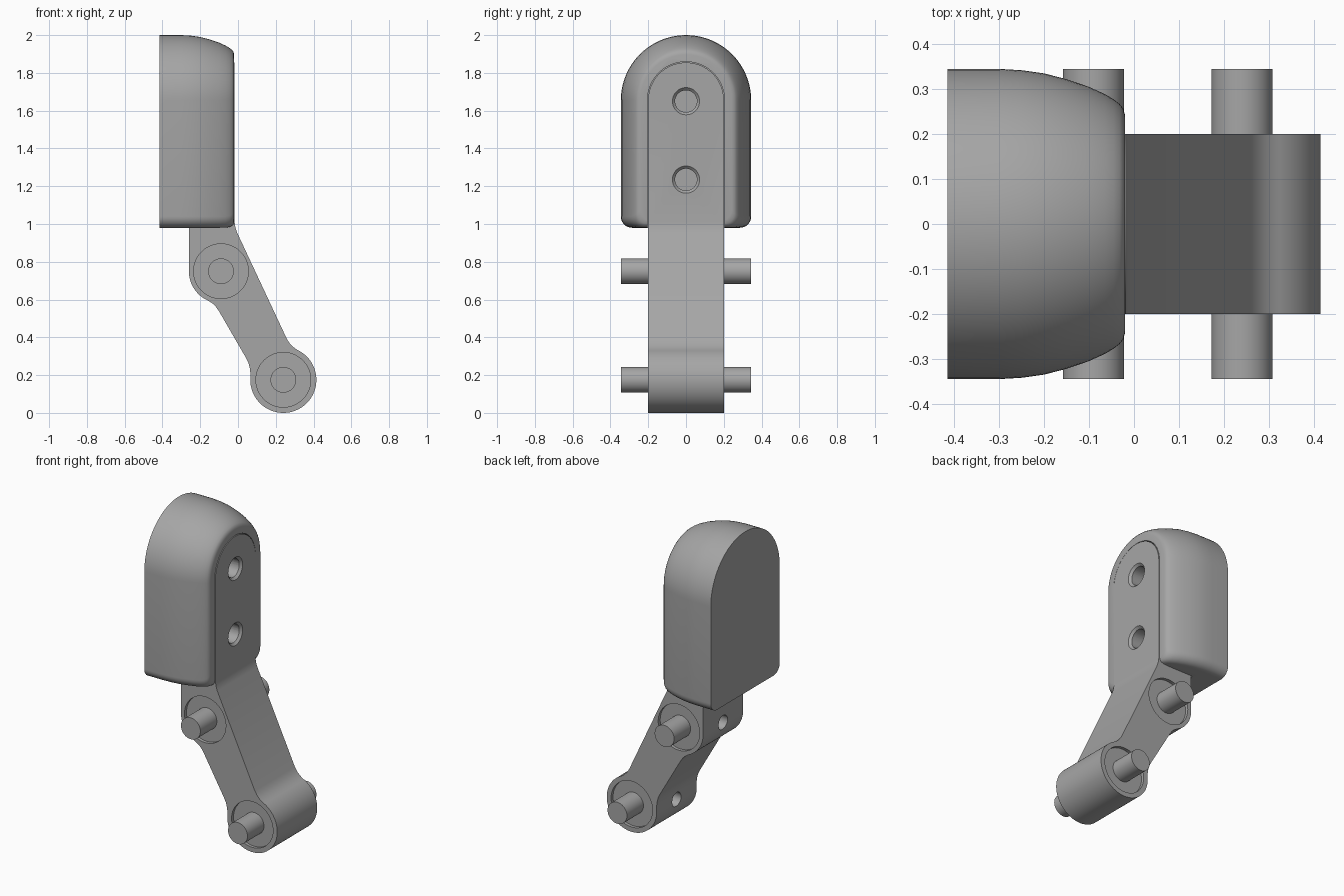
import bpy, bmesh, math
from mathutils import Matrix, Vector

if "Cube" in bpy.data.objects:
    bpy.data.objects.remove(bpy.data.objects["Cube"])

grey = bpy.data.materials.new("grey")
grey.diffuse_color = (0.38, 0.38, 0.38, 1)
grey.use_nodes = True
grey.node_tree.nodes["Principled BSDF"].inputs["Base Color"].default_value = grey.diffuse_color

UPPER, LOWER = (-0.09, 0.75), (0.24, 0.175)   # pivot centres in x, z


def finish(name, bm):
    bmesh.ops.recalc_face_normals(bm, faces=bm.faces)
    me = bpy.data.meshes.new(name)
    bm.to_mesh(me)
    bm.free()
    ob = bpy.data.objects.new(name, me)
    bpy.context.collection.objects.link(ob)
    me.materials.append(grey)
    return ob


def loft(name, rings):
    """Skin equal-length rings of points and cap both ends."""
    bm = bmesh.new()
    loops = [[bm.verts.new(p) for p in r] for r in rings]
    n = len(loops[0])
    for a, b in zip(loops, loops[1:]):
        for i in range(n):
            j = (i + 1) % n
            bm.faces.new((a[i], a[j], b[j], b[i]))
    bm.faces.new(loops[0])
    bm.faces.new(loops[-1])
    return finish(name, bm)


def rod(name, start, end, r1, r2=None, sides=48):
    """Round bar or cone between two points."""
    a, b = Vector(start), Vector(end)
    rot = (b - a).to_track_quat('Z', 'Y').to_matrix().to_4x4()
    bm = bmesh.new()
    bmesh.ops.create_cone(bm, cap_ends=True, segments=sides, radius1=r1,
                          radius2=r1 if r2 is None else r2, depth=(b - a).length,
                          matrix=Matrix.Translation((a + b) / 2) @ rot)
    return finish(name, bm)


def arc(cx, cz, r, a0, a1, n):
    return [(cx + r * math.cos(math.radians(a0 + (a1 - a0) * i / n)),
             cz + r * math.sin(math.radians(a0 + (a1 - a0) * i / n))) for i in range(n + 1)]


def arch(x, half, bottom, corner):
    """Round-topped outline in y, z at a given x."""
    pts = arc(0, 1.655, half, 0, 180, 48)
    pts += arc(-half + corner, bottom + corner, corner, 180, 270, 8)
    pts += arc(half - corner, bottom + corner, corner, 270, 360, 8)
    return [(x, y, z) for y, z in pts]


def boolean(ob, cutter, op='DIFFERENCE'):
    cutter.hide_render = True
    m = ob.modifiers.new("cut", 'BOOLEAN')
    m.operation, m.object, m.solver = op, cutter, 'EXACT'
    bpy.context.view_layer.objects.active = ob
    bpy.ops.object.modifier_apply(modifier=m.name)
    bpy.data.objects.remove(cutter)


def smooth(ob):
    bpy.ops.object.select_all(action='DESELECT')
    ob.select_set(True)
    bpy.context.view_layer.objects.active = ob
    bpy.ops.object.shade_smooth_by_angle(angle=math.radians(30))


# Pad: arched block that narrows towards the front face (x, side inset, bottom inset)
sections = [(-0.415, 0, 0), (-0.30, 0, 0), (-0.25, 0.003, 0), (-0.20, 0.010, 0),
            (-0.15, 0.023, 0), (-0.10, 0.040, 0), (-0.065, 0.056, 0.001),
            (-0.045, 0.068, 0.004), (-0.032, 0.078, 0.010), (-0.024, 0.088, 0.019),
            (-0.020, 0.103, 0.036)]
pad = loft("pad", [arch(x, 0.345 - d, 0.98 + b, 0.06) for x, d, b in sections])
boolean(pad, loft("slot_cutter", [arch(x, 0.204, 0.8, 0.01) for x in (-0.264, 0.1)]))
smooth(pad)

# Arm: side profile with a round boss at each pivot, arched tongue at the top
profile = [(-0.018, 1.95), (-0.26, 1.95)]
profile += arc(*UPPER, 0.17, 180, 245, 18)
profile += [(-0.137, 0.581), (-0.118, 0.563), (-0.10, 0.537),
            (0.043, 0.29), (0.055, 0.265), (0.063, 0.235)]
profile += arc(*LOWER, 0.175, 172, 425, 60)
profile += [(0.292, 0.349), (0.273, 0.369), (0.258, 0.393), (-0.005, 0.955), (-0.014, 0.982),
            (-0.018, 1.01)]
arm = loft("arm", [[(x, y, z) for x, z in profile] for y in (-0.2, 0.2)])
boolean(arm, loft("arch_cutter", [arch(x, 0.2, -0.2, 0.01) for x in (-1, 1)]), 'INTERSECT')

# Countersunk screw holes in the tongue
for z in (1.65, 1.235):
    boolean(arm, rod("hole_cutter", (0.1, 0, z), (-0.2, 0, z), 0.058))
    boolean(arm, rod("sink_cutter", (-0.016, 0, z), (-0.034, 0, z), 0.074, 0.056))

# Shallow ring recesses around the pins and cross holes at the back
for (x, z), r in ((UPPER, 0.17), (LOWER, 0.175)):
    for s in (-1, 1):
        boolean(arm, rod("recess_cutter", (x, s * 0.3, z), (x, s * 0.18, z), 0.145))
    boolean(arm, rod("cross_cutter", (x - r - 0.1, 0, z), (x - 0.03, 0, z), 0.045))
smooth(arm)

# Pivot pins
for name, (x, z) in (("upper_pin", UPPER), ("lower_pin", LOWER)):
    smooth(rod(name, (x, -0.345, z), (x, 0.345, z), 0.068))
